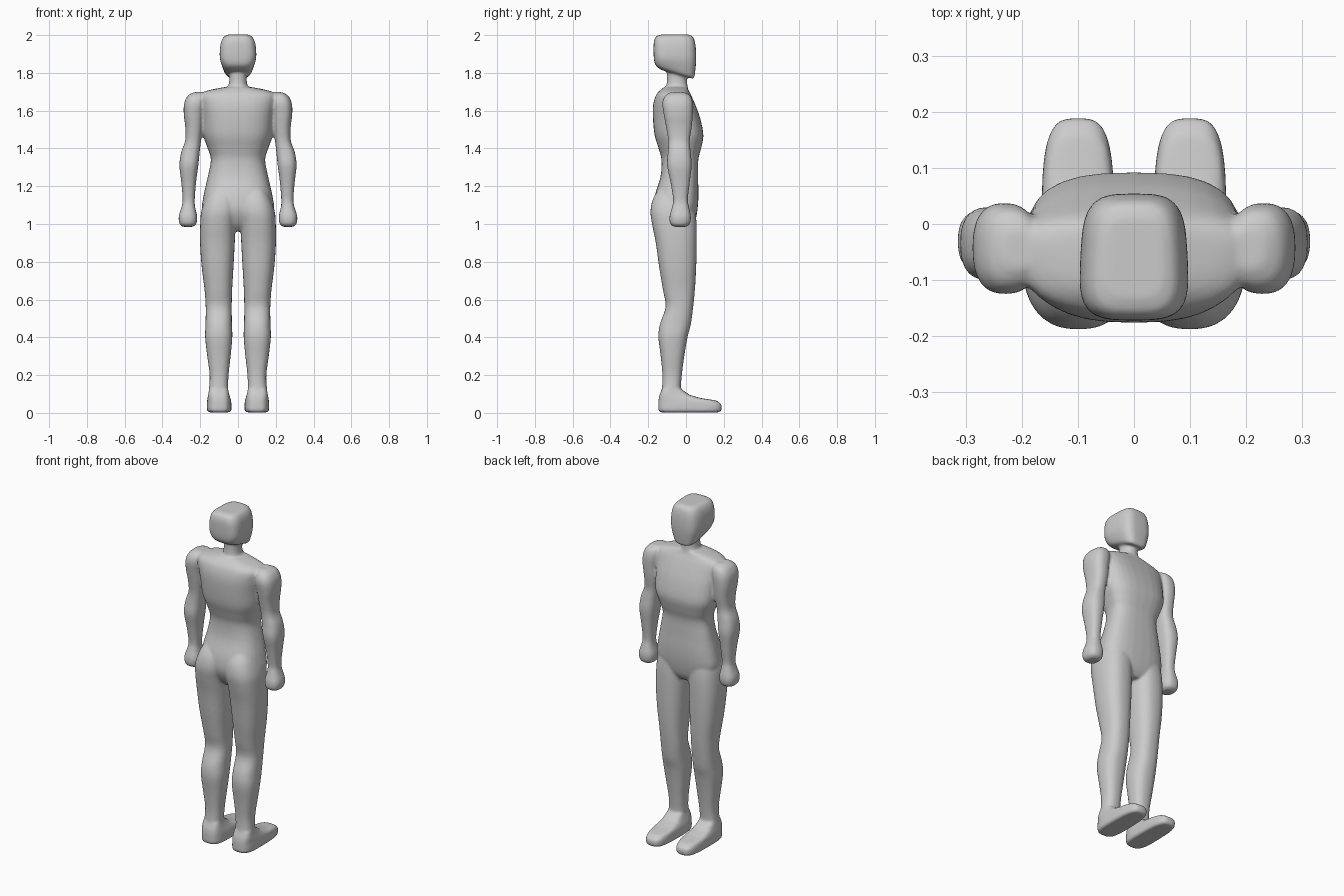
import bpy, bmesh, math


def catmull(a, b, c, d, t):
    return [0.5 * (2 * q + (r - p) * t + (2 * p - 5 * q + 4 * r - s) * t * t
                   + (3 * q - p - 3 * r + s) * t ** 3) for p, q, r, s in zip(a, b, c, d)]


def loft(bm, secs, power=2.4, taper=0.0, side=1, steps=4, n=32):
    """Stack of rounded sections: (z, x centre, half width, y back, y front, tilt)."""
    rows = []
    for i in range(len(secs) - 1):
        nb = [secs[max(i - 1, 0)], secs[i], secs[i + 1], secs[min(i + 2, len(secs) - 1)]]
        rows += [catmull(*nb, k / steps) for k in range(steps)]
    rows.append(secs[-1])
    rings = []
    for z, cx, hw, y0, y1, tilt in rows:
        ring = []
        for k in range(n):
            a = 2 * math.pi * k / n
            c, s = math.cos(a), math.sin(a)
            u = math.copysign(abs(c) ** (2 / power), c)
            v = math.copysign(abs(s) ** (2 / power), s)
            ring.append(bm.verts.new((side * (cx + hw * u * (1 + taper * v)),
                                      (y0 + y1) / 2 + (y1 - y0) / 2 * v,
                                      z + tilt * v)))
        rings.append(ring)
    faces = [bm.faces.new(rings[0]), bm.faces.new(rings[-1])]
    for r0, r1 in zip(rings, rings[1:]):
        for k in range(n):
            m = (k + 1) % n
            faces.append(bm.faces.new((r0[k], r0[m], r1[m], r1[k])))
    bmesh.ops.recalc_face_normals(bm, faces=faces)


# Torso, from the crotch to the base of the neck
torso = [(0.96, 0, .07, -.10, .02, 0), (1.00, 0, .15, -.14, .045, 0),
         (1.07, 0, .188, -.170, .060, 0), (1.15, 0, .180, -.165, .066, 0),
         (1.25, 0, .158, -.135, .064, 0), (1.34, 0, .142, -.130, .065, 0),
         (1.40, 0, .158, -.145, .080, 0), (1.47, 0, .182, -.166, .092, 0),
         (1.56, 0, .190, -.175, .075, 0), (1.63, 0, .200, -.174, .050, 0),
         (1.68, 0, .205, -.160, .028, 0), (1.705, 0, .165, -.140, .015, 0),
         (1.725, 0, .07, -.115, .008, 0)]
neck = [(1.68, 0, .075, -.12, .01, 0), (1.73, 0, .052, -.105, .008, 0),
        (1.77, 0, .046, -.10, .005, 0), (1.86, 0, .046, -.10, .005, 0)]
# Head, with the jaw sloping down to the chin
head = [(1.793, 0, .045, -.13, .030, -.022), (1.802, 0, .066, -.152, .042, -.029),
        (1.825, 0, .080, -.164, .048, -.022), (1.87, 0, .094, -.170, .054, -.006),
        (1.92, 0, .095, -.172, .053, 0), (1.965, 0, .088, -.170, .047, 0),
        (1.993, 0, .072, -.158, .035, 0), (2.003, 0, .05, -.13, .01, 0)]
# Leg, from the ankle up into the hip
leg = [(0.05, .103, .055, -.138, -.005, 0), (0.12, .103, .051, -.128, -.026, 0),
       (0.20, .100, .050, -.125, -.022, 0), (0.30, .101, .062, -.134, -.009, 0),
       (0.40, .102, .072, -.146, .008, 0), (0.47, .102, .070, -.138, .026, 0),
       (0.56, .102, .069, -.108, .038, 0), (0.65, .104, .073, -.122, .047, 0),
       (0.77, .108, .084, -.142, .054, 0), (0.90, .109, .092, -.160, .057, 0),
       (1.00, .106, .094, -.180, .056, 0), (1.07, .098, .096, -.188, .050, 0),
       (1.14, .090, .080, -.172, .040, 0), (1.20, .085, .050, -.13, .01, 0)]
foot = [(0.003, .100, .056, -.138, .178, 0), (0.015, .100, .065, -.147, .189, 0),
        (0.045, .100, .065, -.147, .189, 0), (0.066, .100, .063, -.146, .160, 0),
        (0.078, .101, .060, -.144, .080, 0), (0.095, .102, .056, -.140, .020, 0),
        (0.125, .103, .050, -.128, -.024, 0)]
# Arm, from the fist up to the shoulder
arm = [(0.985, .265, .026, -.06, .000, 0), (1.00, .265, .044, -.083, .020, 0),
       (1.04, .265, .049, -.087, .026, 0), (1.09, .263, .036, -.074, .016, 0),
       (1.13, .261, .032, -.068, .010, 0), (1.22, .261, .039, -.082, .020, 0),
       (1.31, .260, .050, -.100, .030, 0), (1.38, .252, .049, -.096, .025, 0),
       (1.44, .238, .042, -.094, .020, 0), (1.51, .233, .046, -.105, .030, 0),
       (1.58, .234, .053, -.118, .036, 0), (1.64, .228, .057, -.125, .036, 0),
       (1.68, .218, .047, -.110, .022, 0), (1.698, .205, .028, -.08, -.01, 0)]

bm = bmesh.new()
loft(bm, torso, 2.7, .10)
loft(bm, neck, 2.2)
loft(bm, head, 3.6, -.06)
for s in (1, -1):
    loft(bm, leg, 2.4, 0, s)
    loft(bm, foot, 3.4, -.05, s, steps=1)
    loft(bm, arm, 2.5, 0, s)

mesh = bpy.data.meshes.new("human_figure")
bm.to_mesh(mesh)
bm.free()
figure = bpy.data.objects.new("human_figure", mesh)
bpy.context.collection.objects.link(figure)

# Fuse the parts into one smooth skin
remesh = figure.modifiers.new("fuse", 'REMESH')
remesh.mode = 'VOXEL'
remesh.voxel_size = 0.007
remesh.use_smooth_shade = True
smooth = figure.modifiers.new("soften", 'SMOOTH')
smooth.factor = 0.5
smooth.iterations = 5
